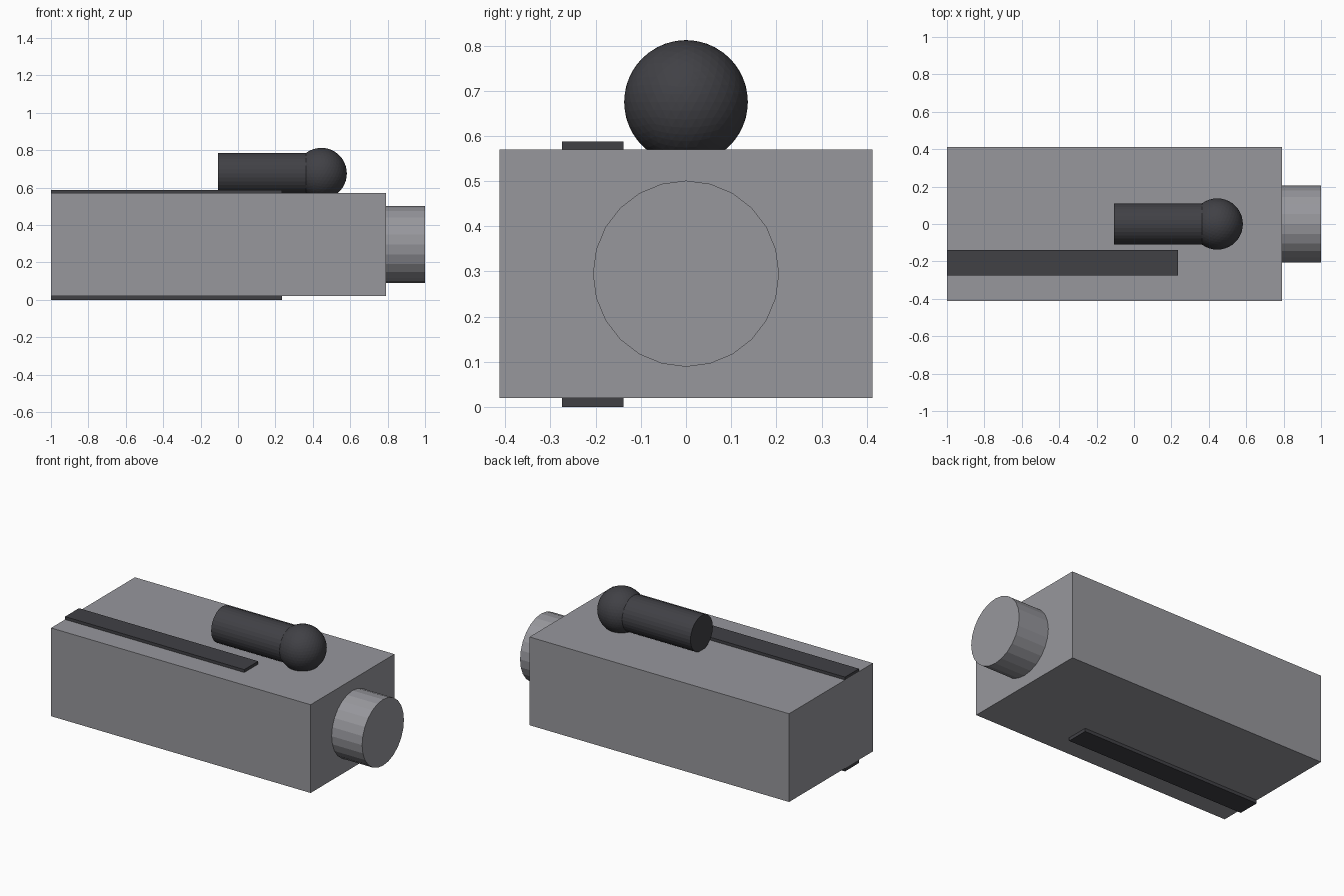
import bpy
import math

if "Cube" in bpy.data.objects:
    bpy.data.objects.remove(bpy.data.objects["Cube"])


def material(name, rgb):
    m = bpy.data.materials.new(name)
    m.diffuse_color = (*rgb, 1.0)
    m.use_nodes = True
    m.node_tree.nodes["Principled BSDF"].inputs["Base Color"].default_value = m.diffuse_color
    return m


GREY = material("mid grey", (0.31, 0.31, 0.335))
DARK = material("dark grey", (0.052, 0.052, 0.06))


def finish(name, mat):
    ob = bpy.context.object
    ob.name = name
    ob.data.materials.append(mat)
    return ob


def box(name, lo, hi, mat):
    bpy.ops.mesh.primitive_cube_add(size=1, location=[(a + b) / 2 for a, b in zip(lo, hi)])
    bpy.context.object.scale = [b - a for a, b in zip(lo, hi)]
    bpy.ops.object.transform_apply(location=False, rotation=False, scale=True)
    return finish(name, mat)


def rod_x(name, x0, x1, z, radius, sides, mat):
    bpy.ops.mesh.primitive_cylinder_add(vertices=sides, radius=radius, depth=x1 - x0,
                                        location=((x0 + x1) / 2, 0, z),
                                        rotation=(0, math.pi / 2, 0))
    return finish(name, mat)


# Main housing
box("body", (-1.0, -0.413, 0.02), (0.79, 0.413, 0.57), GREY)

# Round stub on the right end
rod_x("end_stub", 0.78, 1.0, 0.295, 0.206, 24, GREY)

# Thin rails on the top and underside
for name, z0, z1 in (("top_rail", 0.565, 0.588), ("bottom_rail", 0.0, 0.025)):
    box(name, (-1.0, -0.275, z0), (0.236, -0.138, z1), DARK)

# Handle lying on top, with a ball at its end
rod_x("handle", -0.108, 0.445, 0.675, 0.11, 32, DARK)
bpy.ops.mesh.primitive_ico_sphere_add(subdivisions=4, radius=0.137, location=(0.445, 0, 0.675))
finish("handle_ball", DARK)
